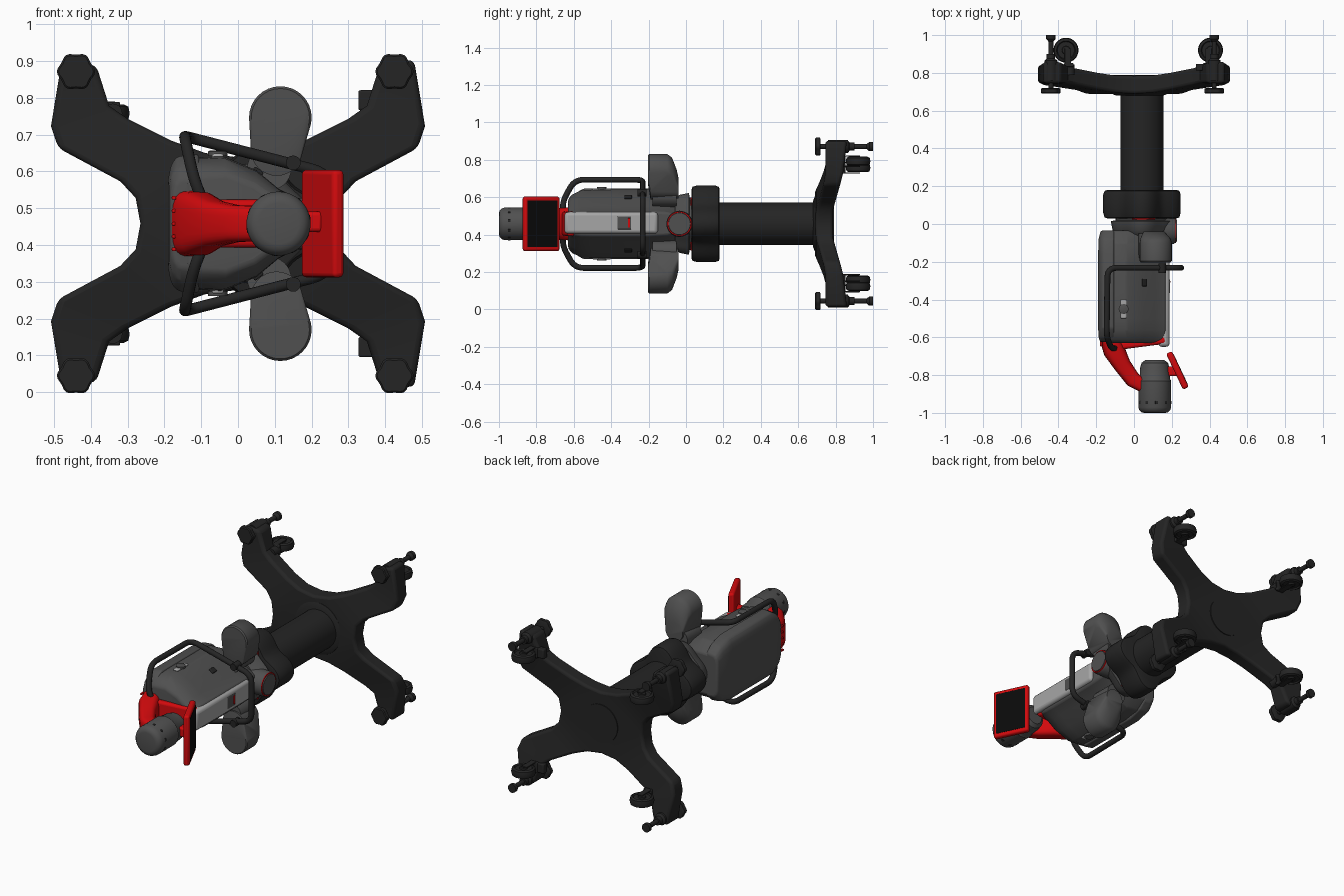
import bpy, bmesh, math
from mathutils import Vector, Matrix

if "Cube" in bpy.data.objects:
    bpy.data.objects.remove(bpy.data.objects["Cube"])

CZ = 0.458  # centre line height


def mat(name, c):
    m = bpy.data.materials.new(name)
    m.diffuse_color = (*c, 1)
    m.use_nodes = True
    m.node_tree.nodes["Principled BSDF"].inputs["Base Color"].default_value = m.diffuse_color
    return m


DARK = mat("dark", (0.018, 0.018, 0.018))
MID = mat("mid_grey", (0.08, 0.08, 0.08))
LIGHT = mat("light_grey", (0.38, 0.38, 0.38))
RED = mat("red", (0.65, 0.003, 0.004))
BLACK = mat("black", (0.003, 0.003, 0.003))


def finish(name, bm, m, loc=(0, 0, 0), rot=(0, 0, 0), bevel=0, seg=3, angle=35):
    bmesh.ops.recalc_face_normals(bm, faces=bm.faces)
    me = bpy.data.meshes.new(name)
    bm.to_mesh(me)
    bm.free()
    me.shade_smooth()
    me.set_sharp_from_angle(angle=math.radians(angle))
    me.materials.append(m)
    ob = bpy.data.objects.new(name, me)
    ob.location, ob.rotation_euler = loc, rot
    bpy.context.collection.objects.link(ob)
    if bevel:
        b = ob.modifiers.new("bevel", "BEVEL")
        b.width, b.segments, b.limit_method = bevel, seg, "ANGLE"
        b.angle_limit = math.radians(25)
    return ob


def loft(name, rings, m, **kw):
    bm = bmesh.new()
    vs = [[bm.verts.new(p) for p in r] for r in rings]
    n = len(vs[0])
    for a, b in zip(vs, vs[1:]):
        for i in range(n):
            bm.faces.new((a[i], a[(i + 1) % n], b[(i + 1) % n], b[i]))
    bm.faces.new(vs[0])
    bm.faces.new(vs[-1])
    return finish(name, bm, m, **kw)


def ring(x, y, z, r, n=40, lobe=0, k=4):
    """circle in the xz plane, optionally with k lobes"""
    pts = []
    for i in range(n):
        a = 2 * math.pi * i / n
        q = r + lobe * (math.cos(k * a) - 1)
        pts.append(Vector((x + q * math.cos(a), y, z + q * math.sin(a))))
    return pts


def lathe(name, prof, x, z, m, n=40, lobe=0, k=4, **kw):
    """profile of (y, radius) turned about a line along y"""
    return loft(name, [ring(x, y, z, r, n, lobe, k) for y, r in prof], m, **kw)


def box(name, loc, size, m, bevel=0.008, rot=(0, 0, 0)):
    bm = bmesh.new()
    bmesh.ops.create_cube(bm, size=1, matrix=Matrix.Diagonal((*size, 1)))
    return finish(name, bm, m, loc=loc, rot=rot, bevel=bevel)


def tube(name, pts, r, m, bend):
    """tube through points with rounded corners"""
    P = [Vector(p) for p in pts]
    path = [P[0]]
    for a, b, c in zip(P, P[1:], P[2:]):
        s = b + (a - b).normalized() * min(bend, (a - b).length * 0.48)
        e = b + (c - b).normalized() * min(bend, (c - b).length * 0.48)
        path += [s.lerp(b, t / 6).lerp(b.lerp(e, t / 6), t / 6) for t in range(7)]
    path.append(P[-1])
    cu = bpy.data.curves.new(name, "CURVE")
    cu.dimensions, cu.bevel_depth, cu.bevel_resolution, cu.use_fill_caps = "3D", r, 4, True
    sp = cu.splines.new("POLY")
    sp.points.add(len(path) - 1)
    for q, p in zip(sp.points, path):
        q.co = (*p, 1)
    sp.use_smooth = True
    cu.materials.append(m)
    bpy.context.collection.objects.link(bpy.data.objects.new(name, cu))


# four-armed base: one quadrant (edge A xz, edge B xz, upper y, lower y), mirrored twice
quad = [((0, .18), (.265, 0), .69, .785), ((.09, .192), (.278, .07), .695, .787),
        ((.18, .225), (.32, .115), .71, .80), ((.30, .285), (.488, .205), .735, .825),
        ((.35, .32), (.508, .265), .745, .84), ((.385, .43), (.478, .446), .745, .86)]
bm = bmesh.new()
rows = [[bm.verts.new((p[0], y, p[1])) for p, y in ((a, t), (b, t), (b, l), (a, l))] for a, b, t, l in quad]
for r, s in zip(rows, rows[1:]):
    for i in range(4):
        bm.faces.new((r[i], r[(i + 1) % 4], s[(i + 1) % 4], s[i]))
bm.faces.new(rows[-1])
for y, i, j in ((.685, 0, 1), (.785, 3, 2)):
    bm.faces.new((bm.verts.new((0, y, 0)), rows[0][i], rows[0][j]))
base = finish("base_legs", bm, DARK, loc=(0, 0, CZ))
mi = base.modifiers.new("mirror", "MIRROR")
mi.use_axis = (True, False, True)
bv = base.modifiers.new("bevel", "BEVEL")
bv.width, bv.segments, bv.limit_method, bv.angle_limit = 0.016, 3, "ANGLE", math.radians(40)
lathe("base_boss", [(.68, .125), (.69, .15), (.74, .18)], .03, CZ, DARK)
lathe("base_bottom_cap", [(.77, .11), (.79, .11)], 0, CZ, DARK)

# levelling feet and casters at the four leg ends
for sx in (-1, 1):
    for sz in (-1, 1):
        x, z = (-.44 if sx < 0 else .425), CZ + sz * .413
        lathe("levelling_knob", [(.69, .047), (.695, .052), (.716, .052), (.72, .044)], x, z, DARK, 36, .003, 6)
        lathe("levelling_rod", [(.70, .013), (.985, .013)], x, z, DARK, 16)
        lathe("levelling_nut", [(.76, .034), (.865, .034), (.875, .022), (.90, .022)], x, z, DARK, 20)
        lathe("levelling_foot", [(.965, .012), (.98, .025), (1.0, .025)], x, z, DARK, 20)
        wx, wz = (-.36, CZ + sz * .3) if sx < 0 else (.405, CZ + sz * .335)
        prof = [(-.024, .02), (-.016, .022), (-.016, .045), (-.024, .05), (-.018, .062), (0, .066),
                (.018, .062), (.024, .05), (.016, .045), (.016, .022), (.024, .02)]
        lathe("caster_wheel", prof, 0, 0, DARK, 32, loc=(wx, .92, wz), rot=(math.pi / 2, 0, 0))
        for s in (-1, 1):
            box("caster_fork", (wx - .01 * sx, .885, wz + s * .028), (.035, .09, .007), DARK, .003)
        box("caster_bridge", (wx - .015 * sx, .842, wz), (.05, .02, .062), DARK, .005)
        lathe("caster_stem", [(.79, .026), (.845, .026)], wx - .02 * sx, wz, DARK, 20)
        if sx > 0:
            box("brake_pedal", (.352, .83, wz), (.05, .035, .055), DARK, .006)

# column, collar and waist
lathe("column", [(.17, .114), (.72, .114)], .042, CZ, DARK, 48)
lathe("collar", [(.03, .185), (.035, .198), (.06, .205), (.155, .205), (.175, .198), (.18, .185)], .042, CZ, DARK,
      64, .027)
lathe("waist", [(-.06, .13), (-.035, .155), (.015, .165), (.02, .14), (.04, .14)], .042, CZ, MID, 40, .012)
box("waist_red_mark", (.05, .028, CZ), (.12, .01, .284), RED, .002)
turn = (0, 0, -math.pi / 2)  # turns a lathe along y so it points along x
lathe("waist_motor", [(0, .07), (.13, .07), (.14, .064)], 0, 0, MID, 36, loc=(.08, -.035, CZ), rot=turn)
lathe("waist_motor_ring", [(0, .066), (.004, .066)], 0, 0, RED, 36, loc=(.219, -.035, CZ), rot=turn)
lathe("waist_motor_cap", [(0, .061), (.008, .058)], 0, 0, MID, 36, loc=(.22, -.035, CZ), rot=turn)

# torso lofted along y, with back shell
half = [(-.16, .15), (-.14, .178), (-.04, .183), (.05, .145), (.11, .095), (.17, .065)]
sec = half + [(x, -z) for x, z in reversed(half)]


def body(name, sec, steps, m, cx, bev):
    loft(name, [[Vector((cx + (x - cx) * sxx, y, CZ + z * sz)) for x, z in sec] for y, sxx, sz in steps], m,
         bevel=bev, angle=45)


body("torso", sec, [(-.63, .85, .72), (-.61, .96, .85), (-.56, 1, .98), (-.50, 1, 1.0), (-.2, 1, 1.0),
                    (-.1, 1, .92), (-.035, .9, .66)], MID, .02, .01)
shell = [(-.19, .12), (-.182, .16), (-.165, .183), (-.105, .189)]
shell += [(x, -z) for x, z in reversed(shell)]
body("back_shell", shell, [(-.625, .88, .66), (-.60, .97, .84), (-.55, 1, 1), (-.16, 1, 1), (-.08, .97, .88),
                           (-.035, .85, .66)], MID, -.1, .01)
box("chest_strip", (.158, -.40, CZ + .005), (.06, .50, .115), LIGHT, .018)
box("chest_sensor", (.182, -.33, CZ + .005), (.016, .075, .07), MID, .004)
box("sensor_light", (.188, -.305, CZ + .005), (.008, .012, .05), RED, .002)
for s in (-1, 1):
    box("side_latch", (-.055, -.45, CZ + s * .184), (.032, .10, .012), LIGHT, .006)
    lathe("latch_knob", [(-.006, .026), (.006, .026), (.008, .022)], 0, 0, MID, 24,
          loc=(-.055, -.45, CZ + s * .19), rot=(math.pi / 2, 0, 0))
    box("side_vent", (.055, -.31, CZ + s * .142), (.03, .04, .012), DARK, .004, rot=(0, s * .65, 0))

    # shoulder pods hulled from rings
    bm = bmesh.new()
    for x, y, z, r in ((.115, -.203, .288, .079), (.115, -.196, .288, .085), (.115, -.10, .288, .085),
                       (.114, -.075, .275, .079), (.11, -.05, .235, .055), (.105, -.04, .19, .055),
                       (.105, -.19, .20, .07)):
        for p in ring(x, y, CZ + s * z, r, 32):
            bm.verts.new(p)
    h = bmesh.ops.convex_hull(bm, input=bm.verts)
    bmesh.ops.delete(bm, geom=[v for v in bm.verts if not v.link_faces], context="VERTS")
    finish("shoulder_pod", bm, MID, angle=40)
    lathe("shoulder_link", [(-.18, .06), (-.05, .06)], .085, CZ + s * .15, MID, 30)
    lathe("guard_mount", [(-.26, .02), (-.21, .02)], .15, CZ + s * .165, DARK, 20)

# guard rail: one tube over both sides and across the chest
side = [(-.09, -.655, .05), (-.12, -.66, .12), (-.145, -.595, .236), (-.14, -.232, .236), (.25, -.232, .135)]
rail = [(x, y, CZ + z) for x, y, z in side] + [(x, y, CZ - z) for x, y, z in reversed(side)]
tube("guard_rail", rail, .0155, DARK, .05)

# red neck swept from the shoulders to the head
path = [(-.135, -.595, .05, .09), (-.105, -.67, .058, .086), (-.06, -.75, .046, .062), (-.005, -.825, .042, .05),
        (.06, -.862, .036, .048)]
rings = []
for i, (x, y, t, hz) in enumerate(path):
    a, b = path[max(i - 1, 0)], path[min(i + 1, 4)]
    d = Vector((b[0] - a[0], b[1] - a[1], 0)).normalized()
    n = Vector((-d.y, d.x, 0))
    rings.append([])
    for k in range(28):
        c, s = math.cos(k * math.pi / 14), math.sin(k * math.pi / 14)
        rings[-1].append(Vector((x, y, CZ)) + n * t * math.copysign(abs(c) ** .6, c)
                         + Vector((0, 0, hz * math.copysign(abs(s) ** .6, s))))
loft("neck", rings, RED, angle=60)
box("shoulder_yoke", (.02, -.633, CZ), (.30, .04, .13), RED, .014, rot=(0, 0, .13))
for i in range(5):
    box("neck_vent", (-.174, -.63, CZ - .07 + i * .035), (.012, .035, .01), RED, .003)

# head
lathe("head", [(-1.0, .055), (-.997, .07), (-.985, .082), (-.97, .087), (-.83, .087), (-.822, .081), (-.76, .077),
               (-.735, .07), (-.72, .05)], .11, CZ, MID, 48)
for i in range(10):
    a = i * math.pi / 5 + .2
    box("head_port", (.11 + .084 * math.cos(a), -.945, CZ + .084 * math.sin(a)), (.008, .016, .016), DARK, .002,
        rot=(0, -a, 0))

# tilted screen
tilt = math.radians(25.3)
c = Vector((.23, -.775, CZ))
nrm = Vector((math.cos(tilt), math.sin(tilt), 0))
box("screen_arm", (.19, -.78, CZ + .005), (.08, .05, .055), RED, .01)
box("screen_case", c, (.034, .21, .292), RED, .012, rot=(0, 0, tilt))
box("screen_panel", c + nrm * .0165, (.004, .178, .25), BLACK, .001, rot=(0, 0, tilt))
